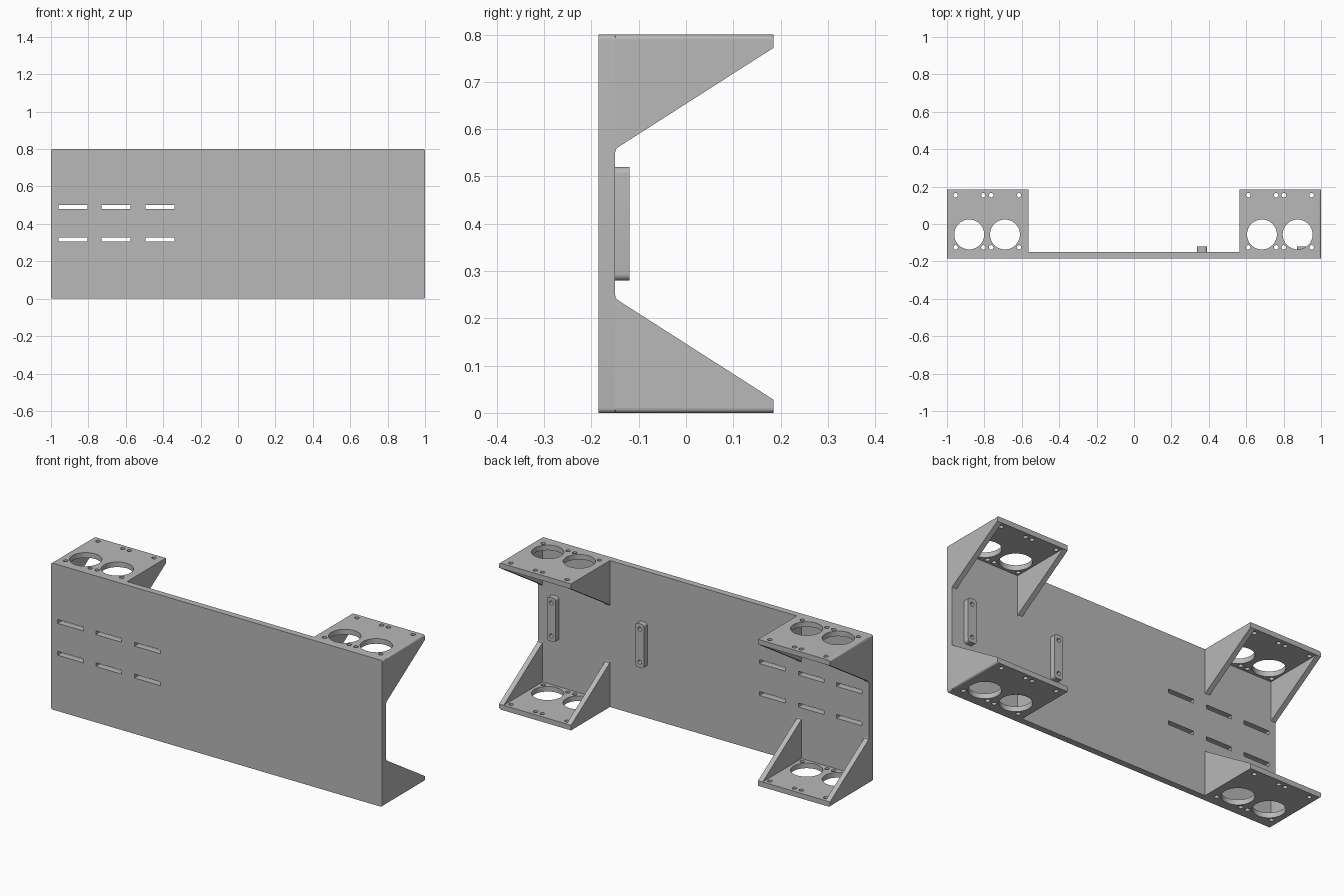
import bpy, bmesh, math
from mathutils import Vector

if "Cube" in bpy.data.objects:
    bpy.data.objects.remove(bpy.data.objects["Cube"], do_unlink=True)

grey = bpy.data.materials.new("plain grey")
GREY = (0.48, 0.48, 0.48, 1)
grey.diffuse_color = GREY
grey.use_nodes = True
grey.node_tree.nodes["Principled BSDF"].inputs["Base Color"].default_value = GREY

# Main dimensions
FRONT, PLATE_BACK, BACK = -0.185, -0.15, 0.185
HEIGHT, WALL, ROUND = 0.8, 0.028, 0.01
WIDTH = 0.435


def prism(bm, points, axis, start, end):
    """Extrude a 2D outline along x, y or z."""
    def place(p, d):
        coords = list(p)
        coords.insert("xyz".index(axis), d)
        return Vector(coords)
    low = [bm.verts.new(place(p, start)) for p in points]
    high = [bm.verts.new(place(p, end)) for p in points]
    faces = [bm.faces.new(low), bm.faces.new(high[::-1])]
    for i in range(len(low)):
        j = (i + 1) % len(low)
        faces.append(bm.faces.new((low[i], high[i], high[j], low[j])))
    bmesh.ops.recalc_face_normals(bm, faces=faces)


def circle(cx, cy, r, n):
    return [(cx + r * math.cos(2 * math.pi * i / n),
             cy + r * math.sin(2 * math.pi * i / n)) for i in range(n)]


def rect(x0, y0, x1, y1, radii=(0, 0, 0, 0)):
    """Rectangle with a radius per corner, anticlockwise from lower left."""
    corners = [(x0, y0, 1, 1), (x1, y0, -1, 1), (x1, y1, -1, -1), (x0, y1, 1, -1)]
    out = []
    for k, ((x, y, sx, sy), r) in enumerate(zip(corners, radii)):
        if not r:
            out.append((x, y))
            continue
        for i in range(7):
            a = math.pi + (k + i / 6) * math.pi / 2
            out.append((x + sx * r + r * math.cos(a), y + sy * r + r * math.sin(a)))
    return out


def make(name, bm):
    mesh = bpy.data.meshes.new(name)
    bm.to_mesh(mesh)
    bm.free()
    mesh.materials.append(grey)
    obj = bpy.data.objects.new(name, mesh)
    bpy.context.collection.objects.link(obj)
    return obj


def part(name, outline, axis, start, end, cuts=()):
    """Solid prism with prism-shaped openings cut through it."""
    bm = bmesh.new()
    prism(bm, outline, axis, start, end)
    obj = make(name, bm)
    if cuts:
        bm = bmesh.new()
        for points in cuts:
            prism(bm, points, axis, start - 0.02, end + 0.02)
        cutter = make(name + "_cutter", bm)
        mod = obj.modifiers.new("openings", "BOOLEAN")
        mod.object, mod.operation, mod.solver = cutter, "DIFFERENCE", "EXACT"
        bpy.context.view_layer.update()
        graph = bpy.context.evaluated_depsgraph_get()
        obj.data = bpy.data.meshes.new_from_object(obj.evaluated_get(graph))
        obj.modifiers.clear()
        bpy.data.objects.remove(cutter, do_unlink=True)
    bpy.ops.object.select_all(action="DESELECT")
    obj.select_set(True)
    bpy.context.view_layer.objects.active = obj
    bpy.ops.object.shade_smooth_by_angle(angle=math.radians(31))
    return obj


# Back plate with two rows of cable slots
slots = [rect(x, z, x + 0.155, z + 0.021)
         for x in (-0.96, -0.73, -0.495) for z in (0.305, 0.479)]
part("main_plate", rect(-1, 0, 1, HEIGHT, [ROUND] * 4), "y", FRONT, PLATE_BACK, slots)

# Four corner brackets: a drilled shelf with two triangular gussets each
for side, x0 in (("right", -1), ("left", 1 - WIDTH)):
    x1 = x0 + WIDTH
    holes = [circle(x0 + dx, -0.056, 0.08, 48) for dx in (0.119, 0.31)]
    holes += [circle(x0 + dx, y, 0.012, 20)
              for dx in (0.046, 0.195, 0.236, 0.385) for y in (-0.125, 0.154)]
    for level in ("lower", "upper"):
        top = level == "upper"

        def flip(z):
            return HEIGHT - z if top else z

        # Shelf
        z0, z1 = sorted((flip(0), flip(WALL)))
        shelf = part(f"{level}_{side}_shelf", rect(x0, PLATE_BACK, x1, BACK),
                     "z", z0, z1, holes)
        # Round the long outer edge
        bm = bmesh.new()
        bm.from_mesh(shelf.data)
        outer = -1 if side == "right" else 1
        edges = [e for e in bm.edges
                 if all(abs(v.co.x - outer) < 1e-4 and abs(v.co.z - flip(0)) < 1e-4
                        for v in e.verts)]
        bmesh.ops.bevel(bm, geom=edges, offset=ROUND, segments=6, profile=0.5,
                        affect="EDGES")
        bm.to_mesh(shelf.data)
        bm.free()
        shelf.data.shade_smooth()
        bpy.ops.object.shade_smooth_by_angle(angle=math.radians(31))

        # Gussets, softened where they meet the plate
        outline = [(PLATE_BACK, WALL), (BACK, WALL), (-0.142, 0.237),
                   (-0.148, 0.242), (PLATE_BACK, 0.25)]
        outline = [(y, flip(z)) for y, z in outline]
        for where, gx in (("a", x0), ("b", x1 - WALL)):
            part(f"{level}_{side}_gusset_{where}", outline, "x", gx, gx + WALL)

# Two raised mounting pads with screw holes
for name, x in (("inner_pad", 0.338), ("outer_pad", 0.872)):
    screws = [circle(x + 0.026, z, 0.011, 20) for z in (0.31, 0.49)]
    part(name, rect(x, 0.28, x + 0.052, 0.52, [0.014] * 4), "y",
         PLATE_BACK, -0.12, screws)
